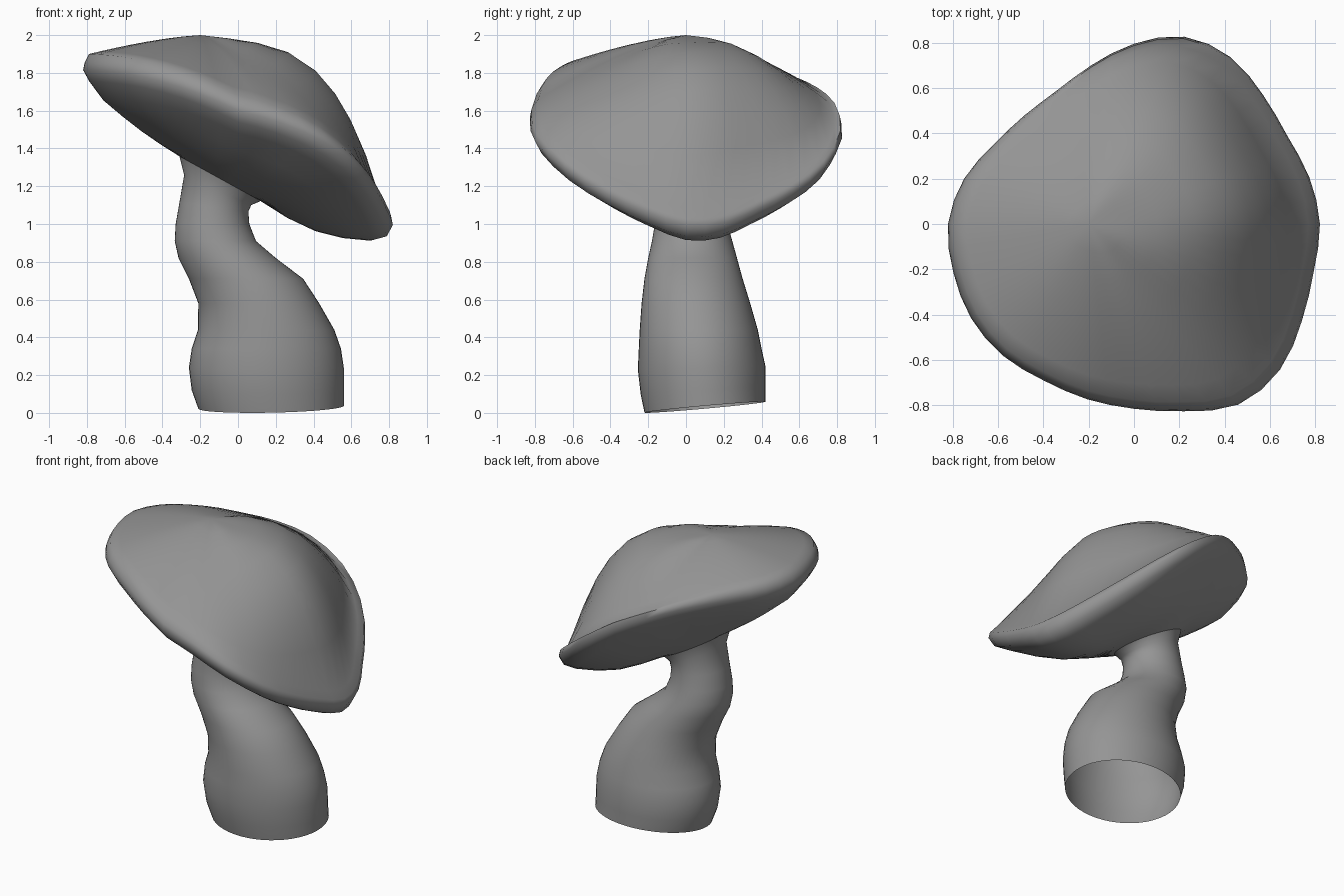
import bpy, bmesh
from math import sin, cos, pi, radians

cube = bpy.data.objects.get("Cube")
if cube:
    bpy.data.objects.remove(cube, do_unlink=True)

SEGMENTS = 48
ANGLES = [2 * pi * i / SEGMENTS for i in range(SEGMENTS)]

grey = bpy.data.materials.new("matte grey")
grey.use_nodes = True
grey.diffuse_color = (0.3, 0.3, 0.3, 1)
grey.node_tree.nodes["Principled BSDF"].inputs["Base Color"].default_value = (0.3, 0.3, 0.3, 1)


def loft(name, rings, tip=None):
    """Skin a list of equal closed rings, optionally closing the end with a tip point."""
    bm = bmesh.new()
    loops = [[bm.verts.new(p) for p in ring] for ring in rings]
    for low, high in zip(loops, loops[1:]):
        for i in range(SEGMENTS):
            j = (i + 1) % SEGMENTS
            bm.faces.new((low[i], low[j], high[j], high[i]))
    if tip:
        end = bm.verts.new(tip)
        for i in range(SEGMENTS):
            bm.faces.new((loops[-1][i], loops[-1][(i + 1) % SEGMENTS], end))
    mesh = bpy.data.meshes.new(name)
    bm.to_mesh(mesh)
    bm.free()
    mesh.materials.append(grey)
    obj = bpy.data.objects.new(name, mesh)
    bpy.context.collection.objects.link(obj)
    bpy.ops.object.select_all(action='DESELECT')
    obj.select_set(True)
    bpy.context.view_layer.objects.active = obj
    bpy.ops.object.shade_smooth_by_angle(angle=radians(70))


def lerp(a, b, u):
    return a + (b - a) * u


# Stem sections: height, left, right, front, back, x tilt, y tilt
SECTIONS = [
    (0.03, -0.21, 0.56, -0.22, 0.42, 0.02, 0.09),
    (0.12, -0.245, 0.56, -0.24, 0.42, 0, 0.06),
    (0.24, -0.26, 0.56, -0.255, 0.42, 0, 0.03),
    (0.34, -0.245, 0.545, -0.25, 0.4, 0, 0),
    (0.44, -0.212, 0.51, -0.245, 0.38, 0, 0),
    (0.58, -0.21, 0.43, -0.235, 0.34, 0, 0),
    (0.71, -0.26, 0.345, -0.22, 0.3, 0, 0),
    (0.82, -0.315, 0.2, -0.2, 0.27, 0, 0),
    (0.91, -0.335, 0.095, -0.18, 0.245, 0, 0),
    (1.0, -0.33, 0.06, -0.165, 0.22, 0, 0),
    (1.09, -0.31, 0.055, -0.155, 0.205, -0.13, 0),
    (1.18, -0.285, 0.07, -0.155, 0.2, -0.45, 0),
    (1.24, -0.31, 0.12, -0.18, 0.22, -0.55, 0),
]


def section(z, left, right, front, back, tilt_x, tilt_y):
    cx, cy = (left + right) / 2, (front + back) / 2
    rx, ry = (right - left) / 2, (back - front) / 2
    return [(cx + rx * cos(a), cy + ry * sin(a),
             z + tilt_x * rx * cos(a) + tilt_y * ry * sin(a)) for a in ANGLES]


stem_rings = [section(*s) for s in SECTIONS]
loft("stem", stem_rings)

# Cap outline: radius every fifteen degrees, smoothed to twice as many
RADII = [.82, .80, .78, .805, .85, .855, .795, .725, .68, .68, .71, .775,
         .82, .825, .83, .82, .797, .80, .815, .855, .92, .91, .855, .82]
PEAK_X, PEAK_Z = -0.2, 2.0


def cap_radius(i):
    before, a, b, after = (RADII[(i // 2 + k) % len(RADII)] for k in (-1, 0, 1, 2))
    return (9 * (a + b) - before - after) / 16 if i % 2 else a


def rim_point(a, r):
    """Outline point on a disc that leans and droops towards the low side."""
    x, y = r * cos(a), r * sin(a)
    z = 1.6 - 0.5 * x - 0.29 * x * x + max(0, x) * (0.14 * y * y - 0.23 * y)
    return x, y, z


rim = [rim_point(a, cap_radius(i)) for i, a in enumerate(ANGLES)]


def rim_ring(scale, lift):
    return [(x * scale, y * scale, z + lift) for x, y, z in rim]


def under_ring(u):
    """Underside between the rim lip and the neck, sagging on the low side."""
    ring = []
    for a, lip, neck in zip(ANGLES, rim_ring(0.87, -0.12), stem_rings[-1]):
        x, y, z = (lerp(p, q, u) for p, q in zip(lip, neck))
        z += 0.04 * cos(a) * (1 - u) - sin(pi * u) * (0.035 + 0.02 * cos(a))
        ring.append((x, y, z))
    return ring


def top_ring(t):
    """Dome between the peak and the rim, with a full shoulder on the low side."""
    ring = []
    for a, (x, y, z) in zip(ANGLES, rim):
        power = 1.5 + 2.9 * max(0, cos(a - 0.3)) ** 2
        edge = z + 0.085 - 0.04 * max(0, sin(a))
        s = t / 0.95
        drop = 0.12 * s + 0.88 * s ** power
        ring.append((lerp(PEAK_X, x, t), y * t, lerp(PEAK_Z, edge, drop)))
    return ring


cap_rings = [under_ring(u) for u in (1, 0.75, 0.5, 0.25, 0)]
cap_rings += [rim_ring(0.96, -0.06), rim_ring(1, 0), rim_ring(0.99, 0.04)]
cap_rings += [top_ring(t) for t in (0.95, 0.86, 0.78, 0.7, 0.6, 0.46, 0.3, 0.15)]
loft("cap", cap_rings, (PEAK_X, 0, PEAK_Z))
